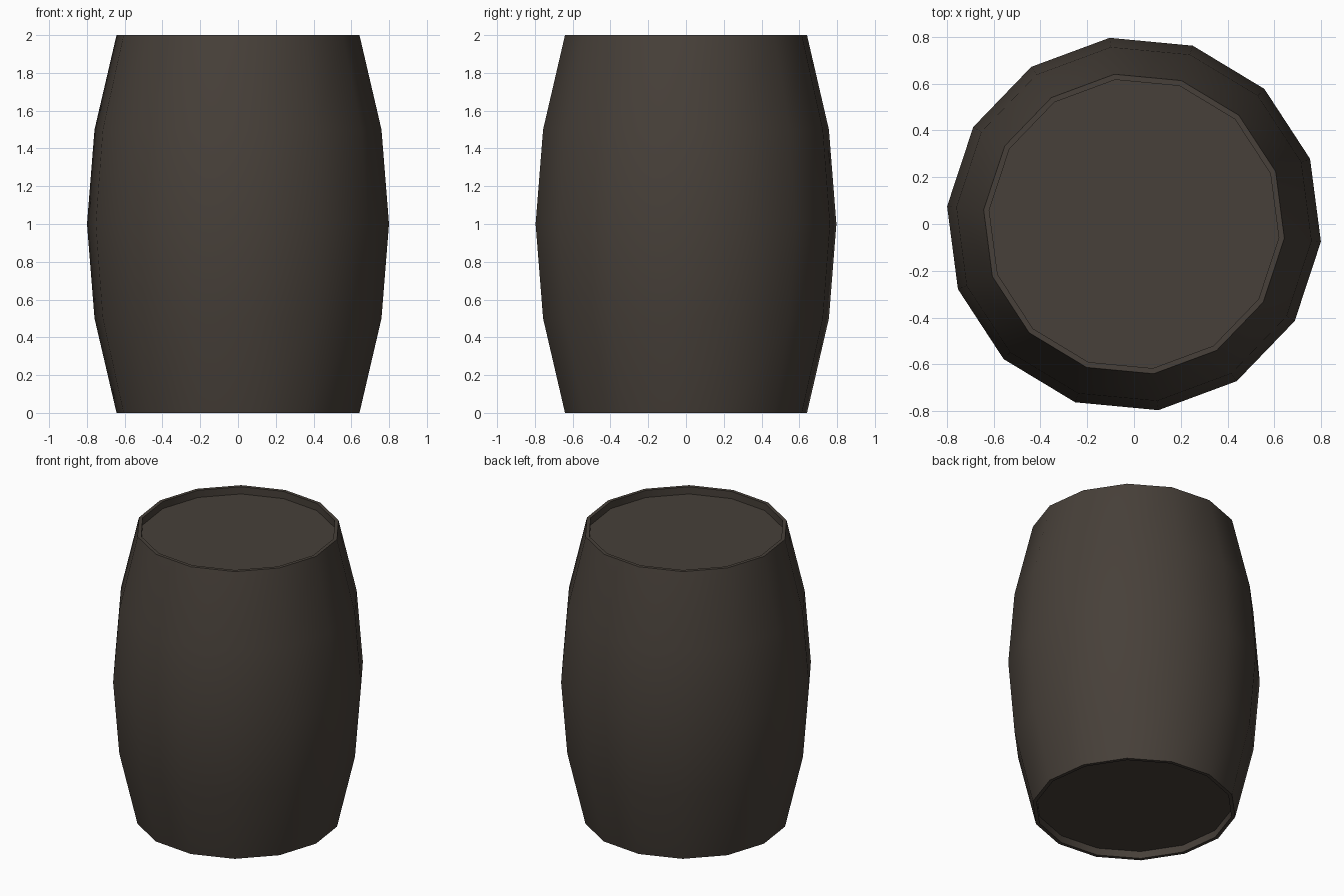
import bpy, bmesh, math

if "Cube" in bpy.data.objects:
    bpy.data.objects.remove(bpy.data.objects["Cube"])

SIDES = 14
TURN = math.radians(-5.4)

wood = bpy.data.materials.new("dark_brown_wood")
wood.diffuse_color = (0.063, 0.051, 0.041, 1.0)
wood.use_nodes = True
wood.node_tree.nodes["Principled BSDF"].inputs["Base Color"].default_value = wood.diffuse_color


def ring(bm, radius, z):
    return [bm.verts.new((radius * math.cos(TURN + 2 * math.pi * i / SIDES),
                          radius * math.sin(TURN + 2 * math.pi * i / SIDES), z))
            for i in range(SIDES)]


def finish(name, bm):
    mesh = bpy.data.meshes.new(name)
    bm.to_mesh(mesh)
    bm.free()
    mesh.materials.append(wood)
    obj = bpy.data.objects.new(name, mesh)
    bpy.context.collection.objects.link(obj)
    return obj


# Bulging barrel wall with thin rims that fold inward at both ends
profile = [(0.622, 0.05), (0.622, 0.0), (0.646, 0.0), (0.763, 0.5), (0.803, 1.0),
           (0.763, 1.5), (0.646, 2.0), (0.622, 2.0), (0.622, 1.95)]
bm = bmesh.new()
rings = [ring(bm, r, z) for r, z in profile]
for a, b in zip(rings, rings[1:]):
    for i in range(SIDES):
        j = (i + 1) % SIDES
        bm.faces.new((a[i], a[j], b[j], b[i]))
wall = finish("barrel_wall", bm)
bpy.context.view_layer.objects.active = wall
wall.select_set(True)
bpy.ops.object.shade_smooth_by_angle(angle=math.radians(35))

# Flat recessed heads
for name, z, up in (("top_head", 1.95, True), ("bottom_head", 0.05, False)):
    bm = bmesh.new()
    verts = ring(bm, 0.622, z)
    bm.faces.new(verts if up else verts[::-1])
    finish(name, bm)
